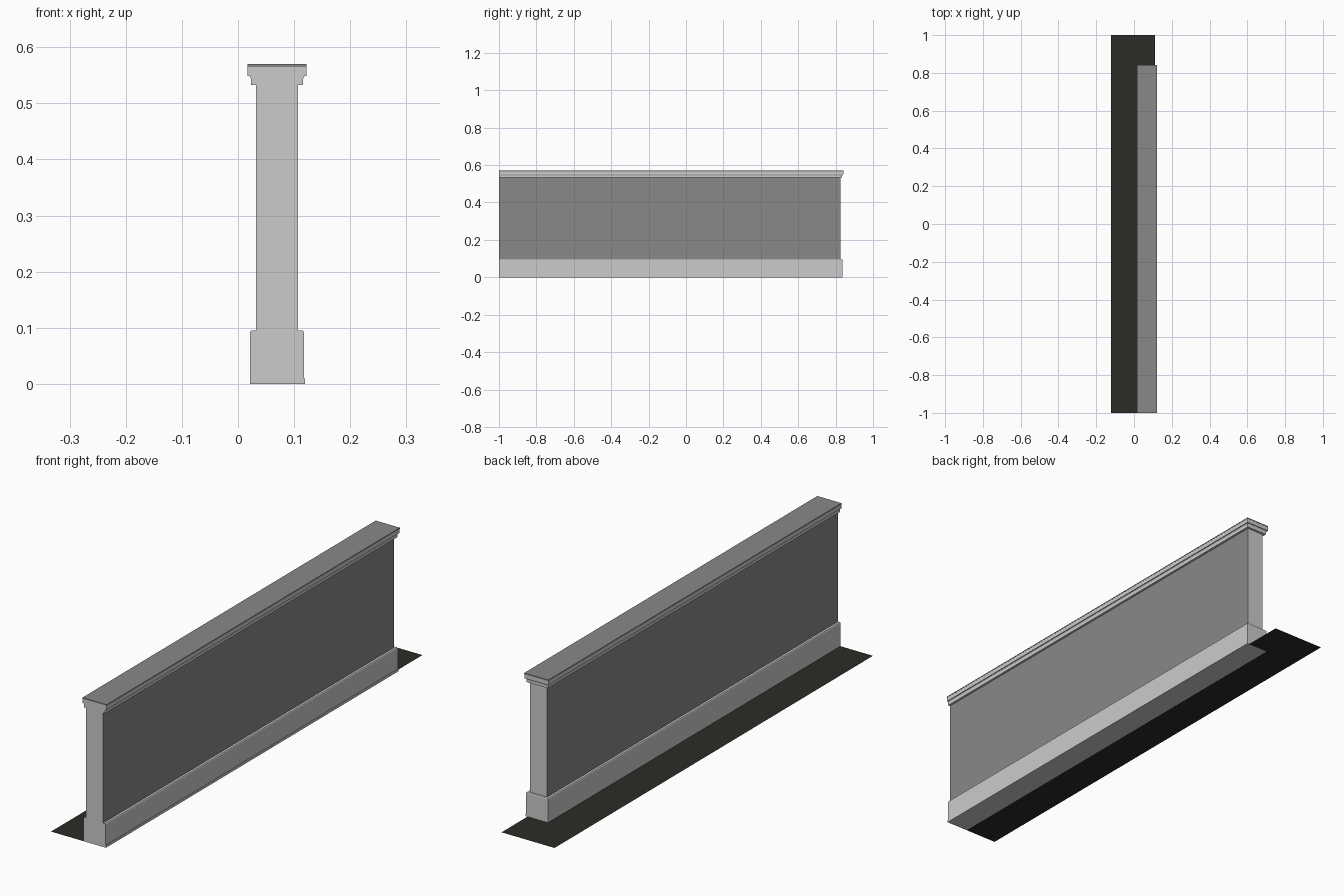
import bpy, bmesh

if "Cube" in bpy.data.objects:
    bpy.data.objects.remove(bpy.data.objects["Cube"])

X0, X1 = 0.032, 0.107      # wall faces
Y0, Y1 = -1.0, 0.826       # open end, free end


def material(name, *rgb):
    m = bpy.data.materials.new(name)
    m.diffuse_color = (*rgb, 1)
    m.use_nodes = True
    m.node_tree.nodes["Principled BSDF"].inputs["Base Color"].default_value = m.diffuse_color
    return m


def finish(name, bm, mat=None):
    bmesh.ops.recalc_face_normals(bm, faces=bm.faces)
    mesh = bpy.data.meshes.new(name)
    bm.to_mesh(mesh)
    bm.free()
    ob = bpy.data.objects.new(name, mesh)
    bpy.context.collection.objects.link(ob)
    if mat:
        mesh.materials.append(mat)
    return ob


def prism(name, outline, z0, z1, mat=None):
    """Extrude a plan outline between two heights."""
    bm = bmesh.new()
    base = bm.faces.new([bm.verts.new((x, y, z0)) for x, y in outline])
    top = bmesh.ops.extrude_face_region(bm, geom=[base], use_keep_orig=True)
    for v in top["geom"]:
        if isinstance(v, bmesh.types.BMVert):
            v.co.z = z1
    return finish(name, bm, mat)


def rect(x0, x1, y0, y1):
    return [(x0, y0), (x1, y0), (x1, y1), (x0, y1)]


def wrap(name, profile):
    """Sweep a closed (offset, height) profile round three sides of the wall."""
    path = [(X1, Y0, 1, 0), (X1, Y1, 1, 1), (X0, Y1, -1, 1), (X0, Y0, -1, 0)]
    bm = bmesh.new()
    rings = [[bm.verts.new((x + dx * o, y + dy * o, z)) for o, z in profile]
             for x, y, dx, dy in path]
    n = len(profile)
    for a, b in zip(rings, rings[1:]):
        for i in range(n):
            j = (i + 1) % n
            bm.faces.new((a[i], a[j], b[j], b[i]))
    bm.faces.new(rings[0])
    bm.faces.new(rings[-1])
    return finish(name, bm)


# Wall core, with darker long sides
wall = prism("half_wall", rect(X0, X1, Y0, Y1), 0, 0.565)
wall.data.materials.append(material("trim", 0.8, 0.8, 0.8))
wall.data.materials.append(material("wall_paint", 0.25, 0.25, 0.25))
for f in wall.data.polygons:
    f.material_index = int(abs(f.normal.x) > 0.5)

# Skirting board with eased top edge, and a thin shoe strip on the right side
wrap("skirting", [(0, 0), (0.011, 0), (0.011, 0.092), (0.009, 0.095), (0, 0.095)])
prism("shoe_strip", rect(X1 + 0.011, X1 + 0.0125, Y0, Y1 + 0.011), 0, 0.01)

# Stepped moulding under the cap, and the cap board
wrap("cap_moulding", [(0, 0.533), (0.009, 0.533), (0.009, 0.544), (0.0115, 0.549),
                      (0.015, 0.549), (0.015, 0.565), (0, 0.565)])
prism("cap_board", rect(X0 - 0.0155, X1 + 0.0155, Y0, Y1 + 0.0155), 0.565, 0.57,
      material("cap_paint", 0.25, 0.25, 0.25))

# Dark floor sheet, wrapping round the free end
bm = bmesh.new()
xs, ys = X0 - 0.011, Y1 + 0.011
bm.faces.new([bm.verts.new((x, y, 0)) for x, y in
              [(-0.122, -1), (xs, -1), (xs, ys), (0.111, ys), (0.111, 1), (-0.122, 1)]])
finish("floor", bm, material("floor_dark", 0.025, 0.025, 0.02))
